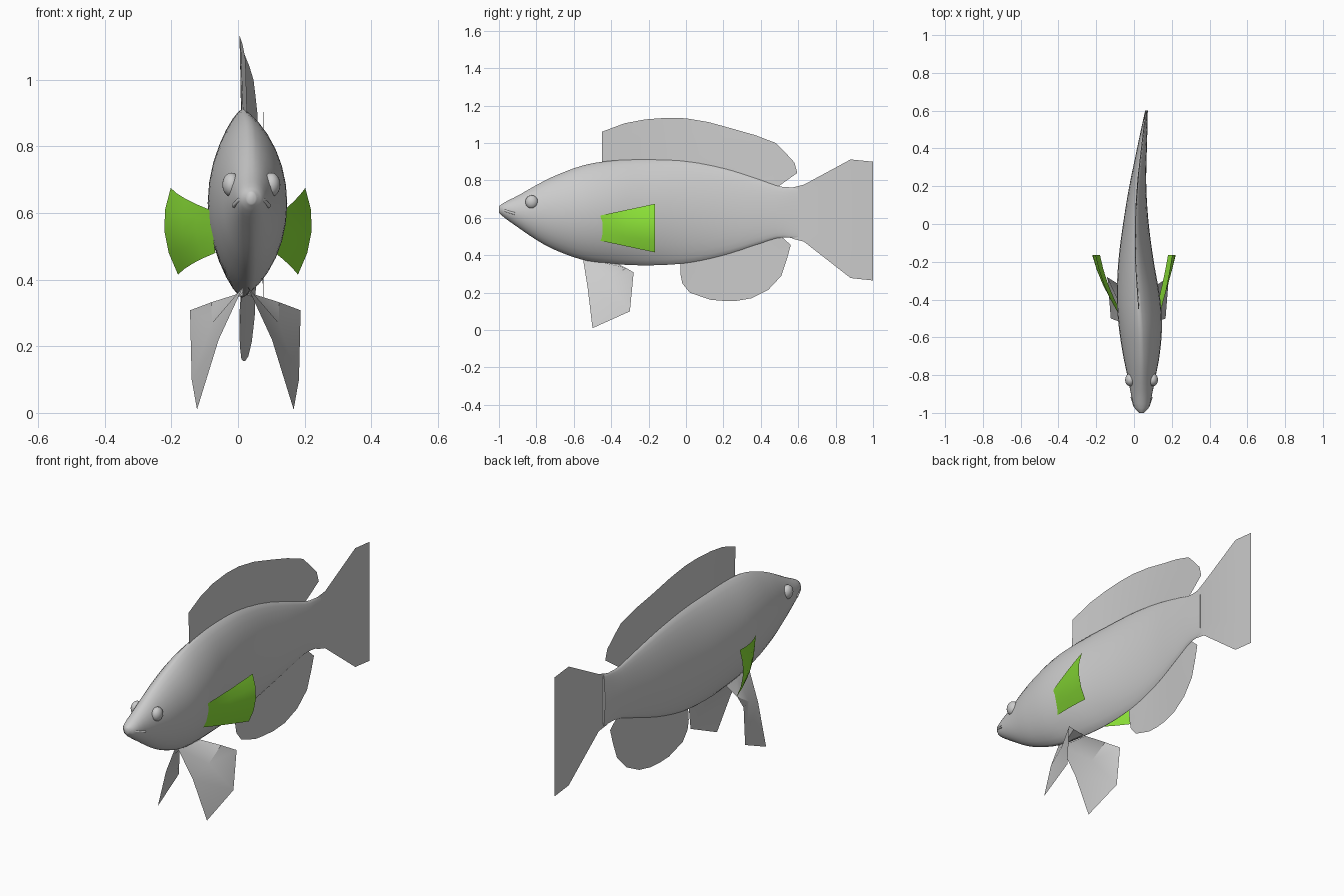
import bpy, math
from mathutils import Vector

if "Cube" in bpy.data.objects:
    bpy.data.objects.remove(bpy.data.objects["Cube"])

# y, centre x, half width, top z, bottom z, section sharpness
STATIONS = [
    (-1.00, .040, .012, .662, .628, 1.0), (-.975, .040, .036, .680, .604, 1.0),
    (-.90, .040, .056, .718, .550, 1.1), (-.80, .040, .076, .775, .482, 1.2),
    (-.70, .039, .096, .825, .428, 1.3), (-.55, .034, .114, .880, .375, 1.4),
    (-.40, .024, .115, .905, .354, 1.5), (-.20, .011, .094, .911, .346, 1.5),
    (.00, .010, .068, .902, .358, 1.5), (.20, .020, .045, .865, .400, 1.4),
    (.40, .042, .026, .802, .464, 1.2), (.50, .054, .017, .768, .494, 1.0),
    (.60, .066, .007, .762, .490, 1.0)]


def body_at(y):
    """Smooth (Hermite) interpolation of the body stations."""
    y = min(max(y, -1), .6)
    S = STATIONS
    i = max(k for k in range(len(S) - 1) if S[k][0] <= y)
    a, b = S[i], S[i + 1]
    p, q = S[max(i - 1, 0)], S[min(i + 2, len(S) - 1)]
    h = b[0] - a[0]
    t = (y - a[0]) / h
    out = []
    for k in range(1, 6):
        m0 = (b[k] - p[k]) / (b[0] - p[0]) * h
        m1 = (q[k] - a[k]) / (q[0] - a[0]) * h
        out.append((2*t**3 - 3*t*t + 1)*a[k] + (t**3 - 2*t*t + t)*m0
                   + (3*t*t - 2*t**3)*b[k] + (t**3 - t*t)*m1)
    return out


def make(name, verts, faces, angle=40, mat=None):
    me = bpy.data.meshes.new(name)
    me.from_pydata(verts, [], faces)
    ob = bpy.data.objects.new(name, me)
    bpy.context.collection.objects.link(ob)
    bpy.ops.object.select_all(action='DESELECT')
    ob.select_set(True)
    bpy.context.view_layer.objects.active = ob
    bpy.ops.object.shade_smooth_by_angle(angle=math.radians(angle))
    if mat:
        me.materials.append(mat)
    return ob


def sheet(name, rows, mat=None, angle=40):
    """Thin fin surface from equal-length rows of points."""
    n = len(rows[0])
    faces = [(r*n + i, r*n + i + 1, (r+1)*n + i + 1, (r+1)*n + i)
             for r in range(len(rows) - 1) for i in range(n - 1)]
    return make(name, [Vector(p) for row in rows for p in row], faces, angle, mat)


# Body: loft of almond-shaped sections along a gently bent spine
SEG, verts, faces = 28, [], []
ys = [-1, -.995, -.985, -.975, -.95] + [-.92 + .04*i for i in range(39)]
for y in ys:
    cx, w, top, bot, e = body_at(y)
    for j in range(SEG):
        a = 2 * math.pi * j / SEG
        s = math.sin(a)
        x = cx + w * math.copysign(abs(s)**e, s)
        z = (top + bot)/2 + (top - bot)/2 * math.cos(a)
        verts.append((x, y, z))
for r in range(len(ys) - 1):
    for j in range(SEG):
        k = (j + 1) % SEG
        faces.append((r*SEG + j, r*SEG + k, (r+1)*SEG + k, (r+1)*SEG + j))
faces.append(tuple(range(SEG))[::-1])
faces.append(tuple((len(ys) - 1)*SEG + j for j in range(SEG)))
make("body", verts, faces, 60)

# Upper lip: small tube wrapped around the snout
cu = bpy.data.curves.new("upper_lip", 'CURVE')
cu.dimensions = '3D'
cu.bevel_depth = .007
cu.bevel_resolution = 2
lip = [(-.012, -.915, .622), (.004, -.965, .638), (.025, -.988, .648), (.04, -.993, .650)]
lip += [(.08 - x, y, z) for x, y, z in lip[-2::-1]]
sp = cu.splines.new('POLY')
sp.points.add(len(lip) - 1)
for p, c in zip(sp.points, lip):
    p.co = (*c, 1)
bpy.context.collection.objects.link(bpy.data.objects.new("upper_lip", cu))

# Eyes
for side, s in (("left", -1), ("right", 1)):
    bpy.ops.mesh.primitive_uv_sphere_add(segments=20, ring_count=12, radius=1,
                                         location=(.04 + s*.060, -.825, .685))
    eye = bpy.context.object
    eye.name = side + "_eye"
    eye.scale = (.027, .034, .036)
    bpy.ops.object.shade_smooth()


def ridge_fin(name, outer, y0, y1, up):
    """Median fin between an outline (y, z) and the body's ridge."""
    rows = [[], [], []]
    n = len(outer)
    for i, (y, z) in enumerate(outer):
        yb = y0 + (y1 - y0)*i/(n - 1)
        c = body_at(yb)
        base = Vector((c[0], yb, c[2] - .015 if up else c[3] + .015))
        tip = Vector((body_at(y)[0] - .005, y, z))
        for r, t in enumerate((0, .5, 1)):
            rows[r].append(base.lerp(tip, t))
    sheet(name, rows)


ridge_fin("dorsal_fin", [(-.45, 1.06), (-.33, 1.105), (-.22, 1.126), (-.1, 1.135),
                         (0, 1.132), (.12, 1.112), (.25, 1.076), (.37, 1.042), (.48, 1.0),
                         (.53, .95), (.58, .895), (.595, .84)], -.45, .48, True)
ridge_fin("anal_fin", [(-.03, .30), (-.02, .25), (.02, .2), (.13, .162), (.2, .156),
                       (.27, .156), (.35, .17), (.44, .215), (.51, .29), (.54, .38),
                       (.56, .455)], -.03, .5, False)

# Tail fin: flat flaring sheet
tail = [(.57, .762, .488), (.63, .777, .473), (.88, .912, .278), (1.0, .9, .265)]
sheet("tail_fin", [[(.064 + min((y - .57)*.15, .012), y, b + (t - b)*k/4) for k in range(5)]
                   for y, t, b in tail])

# Pelvic fins, mirrored about the belly line
pelvic = [[(.015, -.55, .378), (.015, -.45, .362), (.015, -.36, .352)],
          [(-.058, -.525, .22), (-.078, -.42, .27), (-.08, -.32, .332)],
          [(-.123, -.50, .01), (-.139, -.30, .10), (-.144, -.28, .308)]]
for side, s in (("left", 1), ("right", -1)):
    sheet(side + "_pelvic_fin",
          [[(.022 + s*(x - .022), y, z) for x, y, z in row] for row in pelvic])

# Pectoral fins: green, bowed outward
green = bpy.data.materials.new("green")
green.diffuse_color = (.27, .78, .04, 1)
green.use_nodes = True
green.node_tree.nodes["Principled BSDF"].inputs["Base Color"].default_value = green.diffuse_color
for side, s, hi, lo in (("left", -1, .085, .068), ("right", 1, .14, .112)):
    rows = []
    for i in range(5):
        t = i / 4
        row = []
        for k in range(5):
            v = k / 4
            inner = hi + (lo - hi)*v
            outer = .202 + (.180 - .202)*v + .03*4*v*(1 - v)
            z = (.61 + .065*t) + (-.13 - .13*t)*v
            f = t + .12*4*t*(1 - t)*(.5 if s > 0 else 1)
            row.append((s*(inner + (outer - inner)*f), -.47 + .305*t, z))
        rows.append(row)
    sheet(side + "_pectoral_fin", rows, green)
